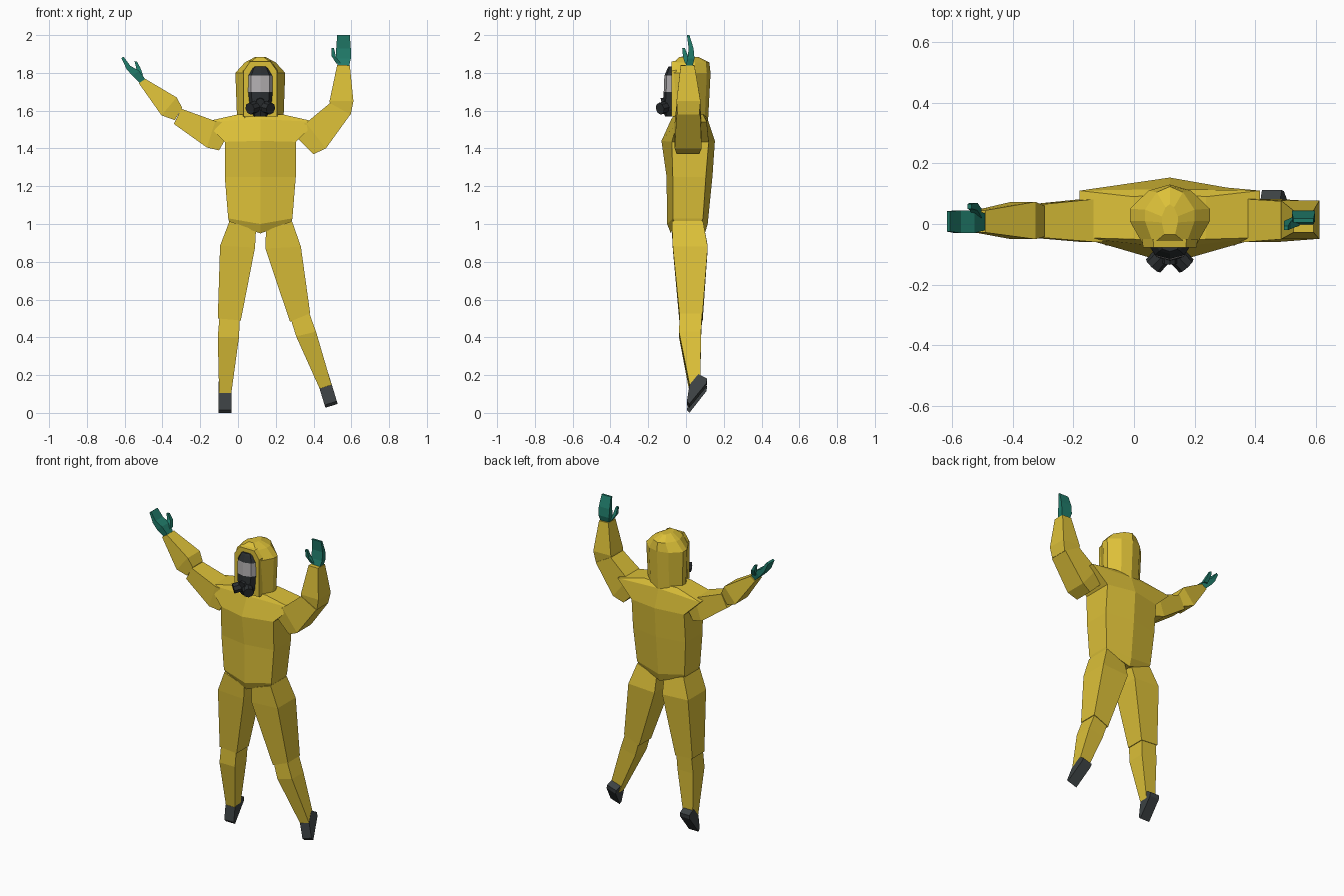
import bpy, bmesh, math
from mathutils import Matrix, Vector


def material(name, rgb):
    m = bpy.data.materials.new(name)
    m.diffuse_color = (*rgb, 1)
    return m


YELLOW = material("yellow suit", (0.72, 0.53, 0.04))
TEAL = material("teal rubber", (0.015, 0.20, 0.145))
BOOT = material("dark grey boot", (0.045, 0.053, 0.056))
BLACK = material("black mask", (0.024, 0.028, 0.031))
GLASS = material("grey visor", (0.45, 0.43, 0.44))
CX = 0.118  # body centre line


def loft(name, rings, *mats):
    """Skin a list of equal-length point rings and cap both ends."""
    bm = bmesh.new()
    vs = [[bm.verts.new(p) for p in ring] for ring in rings]
    n = len(vs[0])
    for a, b in zip(vs, vs[1:]):
        for i in range(n):
            bm.faces.new((a[i], a[(i + 1) % n], b[(i + 1) % n], b[i]))
    bm.faces.new(vs[0])
    bm.faces.new(vs[-1])
    bmesh.ops.recalc_face_normals(bm, faces=bm.faces)
    me = bpy.data.meshes.new(name)
    bm.to_mesh(me)
    bm.free()
    for m in mats:
        me.materials.append(m)
    ob = bpy.data.objects.new(name, me)
    bpy.context.collection.objects.link(ob)
    return ob


def limb(name, sections, mat):
    """Box limb: each section is a line in the front view plus a depth range."""
    return loft(name, [[(xa, y0, za), (xb, y0, zb), (xb, y1, zb), (xa, y1, za)]
                       for xa, za, xb, zb, y0, y1 in sections], mat)


def mirrored(half, z):
    """Ring from a half outline (front to back), mirrored about the body centre."""
    right = [(CX + x, y, z) for x, y in half]
    left = [(CX - x, y, z) for x, y in reversed(half) if x > 0]
    return right + left


# torso: hexagonal rings (side z, centre z, half width, front mid, front side, back side, back mid)
torso = []
for zs, zc, w, fm, fs, bs, bk in [
        (1.01, 0.95, 0.165, -0.08, -0.06, 0.08, 0.10),
        (1.03, 1.00, 0.170, -0.10, -0.07, 0.09, 0.115),
        (1.25, 1.25, 0.188, -0.103, -0.07, 0.105, 0.14),
        (1.435, 1.44, 0.188, -0.13, -0.075, 0.12, 0.153),
        (1.54, 1.555, 0.297, -0.078, -0.045, 0.11, 0.115),
        (1.58, 1.58, 0.12, -0.06, -0.05, 0.09, 0.10)]:
    torso.append([(CX, fm, zc), (CX + w, fs, zs), (CX + w, bs, zs),
                  (CX, bk, zc), (CX - w, bs, zs), (CX - w, fs, zs)])
loft("torso", torso, YELLOW)

# hood
hood_half = [(0, -0.068), (0.088, -0.068), (0.132, 0.01), (0.132, 0.05), (0.07, 0.11), (0, 0.13)]
loft("hood", [mirrored([(x * sx, y * sy) for x, y in hood_half], z)
              for z, sx, sy in [(1.55, 0.93, 0.9), (1.80, 1, 1), (1.855, 0.62, 0.95), (1.885, 0.2, 0.5)]],
     YELLOW)

# raised rim around the face opening
def face_loop(w, zlo, zhi, y):
    pts = [(-w, zlo), (-w, zhi - 0.05), (-w * 0.6, zhi), (w * 0.6, zhi), (w, zhi - 0.05), (w, zlo)]
    return [(CX + x, y, z) for x, z in pts]
loft("hood_rim", [face_loop(0.092, 1.57, 1.865, -0.05), face_loop(0.088, 1.57, 1.86, -0.078)], YELLOW)

# gas mask with visor band
mask_half = [(0, -0.118), (0.048, -0.105), (0.075, -0.06)]
mask = loft("mask", [mirrored([(x * sx, -0.05 + (y + 0.05) * sy) for x, y in mask_half], z)
                     for z, sx, sy in [(1.57, 0.55, 0.9), (1.605, 0.85, 1.1), (1.70, 1, 1),
                                       (1.785, 1, 0.95), (1.825, 0.7, 0.7), (1.835, 0.5, 0.6)]],
            BLACK, GLASS)
for p in mask.data.polygons:
    if 1.70 < p.center.z < 1.785 and p.normal.y < -0.3:
        p.material_index = 1

# filters and nose valve
def can(name, centre, direction, radius, depth):
    q = Vector(direction).to_track_quat('Z', 'Y').to_matrix()
    rings = [[Vector(centre) + q @ Vector((radius * math.cos(a), radius * math.sin(a), h))
              for a in [math.tau * i / 8 for i in range(8)]] for h in (-depth / 2, depth / 2)]
    return loft(name, rings, BLACK)


for side, s in (("right", -1), ("left", 1)):
    can(side + "_filter", (CX + s * 0.04, -0.122, 1.615), (s * 0.65, -0.7, -0.2), 0.032, 0.045)
can("mask_valve", (CX, -0.115, 1.645), (0, -1, -0.2), 0.024, 0.03)

# arms
limb("right_upper_arm", [(-0.10, 1.39, -0.02, 1.53, -0.05, 0.075), (-0.165, 1.405, -0.12, 1.545, -0.06, 0.083),
                         (-0.34, 1.53, -0.30, 1.61, -0.045, 0.065)], YELLOW)
limb("right_forearm", [(-0.335, 1.55, -0.295, 1.615, -0.042, 0.06), (-0.405, 1.575, -0.325, 1.67, -0.05, 0.073),
                       (-0.525, 1.745, -0.49, 1.768, -0.028, 0.045)], YELLOW)
limb("left_upper_arm", [(0.40, 1.37, 0.27, 1.50, -0.05, 0.07), (0.465, 1.40, 0.36, 1.535, -0.06, 0.083),
                        (0.595, 1.58, 0.487, 1.64, -0.05, 0.075)], YELLOW)
limb("left_forearm", [(0.597, 1.58, 0.488, 1.62, -0.045, 0.07), (0.611, 1.65, 0.485, 1.652, -0.05, 0.077),
                      (0.592, 1.84, 0.525, 1.842, -0.028, 0.045)], YELLOW)

# gloves
limb("right_glove", [(-0.518, 1.745, -0.49, 1.765, -0.02, 0.035), (-0.558, 1.783, -0.525, 1.812, -0.03, 0.045),
                     (-0.59, 1.82, -0.57, 1.837, -0.03, 0.045), (-0.617, 1.878, -0.606, 1.886, -0.025, 0.042)], TEAL)
limb("right_thumb", [(-0.53, 1.785, -0.502, 1.785, 0.02, 0.05), (-0.54, 1.83, -0.516, 1.825, 0.045, 0.07),
                     (-0.548, 1.862, -0.535, 1.86, 0.05, 0.066)], TEAL)
limb("left_glove", [(0.587, 1.83, 0.53, 1.83, -0.005, 0.033), (0.597, 1.875, 0.52, 1.875, 0.008, 0.045),
                    (0.597, 1.93, 0.52, 1.93, 0.014, 0.04), (0.592, 2.0, 0.525, 2.0, 0.005, 0.018)], TEAL)
limb("left_thumb", [(0.545, 1.85, 0.52, 1.85, -0.005, 0.022), (0.518, 1.885, 0.495, 1.89, -0.016, 0.01),
                    (0.508, 1.932, 0.495, 1.932, -0.02, -0.006)], TEAL)

# legs
limb("right_thigh", [(-0.045, 1.015, 0.095, 0.965, -0.075, 0.09), (-0.095, 0.885, 0.09, 0.875, -0.07, 0.115),
                     (-0.107, 0.50, 0.015, 0.49, -0.035, 0.088)], YELLOW)
limb("right_shin", [(-0.098, 0.51, 0.01, 0.50, -0.033, 0.085), (-0.107, 0.40, 0.005, 0.40, -0.037, 0.08),
                    (-0.10, 0.10, -0.036, 0.10, 0.02, 0.075)], YELLOW)
limb("left_thigh", [(0.286, 1.015, 0.148, 0.965, -0.075, 0.09), (0.333, 0.88, 0.145, 0.87, -0.07, 0.115),
                    (0.382, 0.527, 0.275, 0.483, -0.035, 0.088)], YELLOW)
limb("left_shin", [(0.375, 0.535, 0.28, 0.495, -0.033, 0.085), (0.413, 0.43, 0.308, 0.405, -0.037, 0.08),
                   (0.497, 0.143, 0.435, 0.122, 0.02, 0.075)], YELLOW)

# boots: side profile (depth, height) pointing down, tilted with each ankle
boot_profile = [(0.018, 0.005), (0.065, 0.065), (0.112, 0.04), (0.108, 0.015), (0.018, -0.10), (0.005, -0.085)]
for side, x, z, tilt in (("right", -0.068, 0.10, 0), ("left", 0.466, 0.133, -17)):
    m = Matrix.Translation((x, 0, z)) @ Matrix.Rotation(math.radians(tilt), 4, 'Y')
    loft(side + "_boot", [[m @ Vector((dx, y, h)) for y, h in boot_profile] for dx in (-0.034, 0.034)], BOOT)
